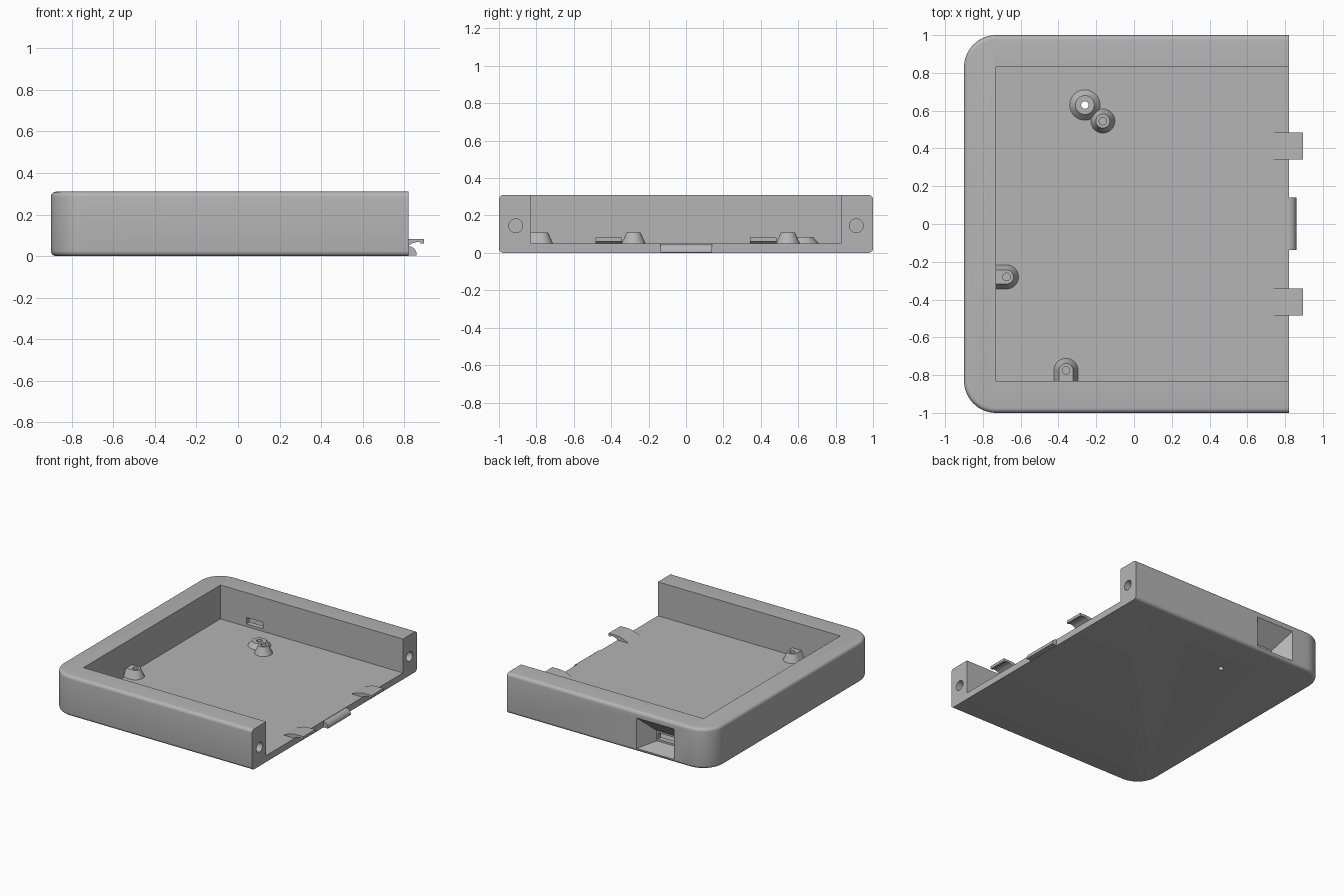
import bpy, bmesh, math
from mathutils import Matrix, Vector

if "Cube" in bpy.data.objects:
    bpy.data.objects.remove(bpy.data.objects["Cube"], do_unlink=True)

grey = bpy.data.materials.new("plain grey")
grey.use_nodes = True
COLOUR = (0.46, 0.46, 0.46, 1)
grey.diffuse_color = COLOUR
grey.node_tree.nodes["Principled BSDF"].inputs["Base Color"].default_value = COLOUR

FLOOR, TOP, OPEN_X = 0.05, 0.31, 0.82


def make(name, bm):
    bmesh.ops.recalc_face_normals(bm, faces=bm.faces)
    mesh = bpy.data.meshes.new(name)
    bm.to_mesh(mesh)
    bm.free()
    mesh.materials.append(grey)
    ob = bpy.data.objects.new(name, mesh)
    bpy.context.collection.objects.link(ob)
    return ob


def loft(name, lower, upper):
    """Solid between two matching closed loops."""
    bm = bmesh.new()
    a = [bm.verts.new(p) for p in lower]
    b = [bm.verts.new(p) for p in upper]
    bm.faces.new(a)
    bm.faces.new(b)
    n = len(a)
    for i in range(n):
        j = (i + 1) % n
        bm.faces.new((a[i], a[j], b[j], b[i]))
    return make(name, bm)


def box(name, lo, hi):
    bm = bmesh.new()
    bmesh.ops.create_cube(bm, size=1)
    lo, hi = Vector(lo), Vector(hi)
    for v in bm.verts:
        v.co = (lo + hi) / 2 + v.co * (hi - lo)
    return make(name, bm)


def cylinder(name, centre, r, depth, axis="Z"):
    bm = bmesh.new()
    m = Matrix.Translation(centre)
    if axis == "X":
        m = m @ Matrix.Rotation(math.pi / 2, 4, "Y")
    bmesh.ops.create_cone(bm, cap_ends=True, segments=32, radius1=r, radius2=r,
                          depth=depth, matrix=m)
    return make(name, bm)


def cut(ob, *cutters):
    for c in cutters:
        mod = ob.modifiers.new("cut", "BOOLEAN")
        mod.operation, mod.solver, mod.object = "DIFFERENCE", "EXACT", c
        bpy.context.view_layer.objects.active = ob
        bpy.ops.object.modifier_apply(modifier=mod.name)
        bpy.data.objects.remove(c, do_unlink=True)


def smooth(ob):
    bpy.ops.object.select_all(action="DESELECT")
    ob.select_set(True)
    bpy.context.view_layer.objects.active = ob
    bpy.ops.object.shade_smooth_by_angle(angle=math.radians(30))


def arc(cx, cy, r, start, end, steps):
    angles = [math.radians(start + (end - start) * i / steps) for i in range(steps + 1)]
    return [(cx + r * math.cos(t), cy + r * math.sin(t)) for t in angles]


# Tray body: two rounded corners, softened outer rims, square open end
outline = [(OPEN_X, -1), (OPEN_X, 1)]
outline += arc(-0.73, 0.83, 0.17, 90, 180, 14) + arc(-0.73, -0.83, 0.17, 180, 270, 14)
tray = loft("tray", [(x, y, 0) for x, y in outline], [(x, y, TOP) for x, y in outline])
bm = bmesh.new()
bm.from_mesh(tray.data)
rims = [e for e in bm.edges
        if abs(e.verts[0].co.z - e.verts[1].co.z) < 0.001
        and min(v.co.x for v in e.verts) < OPEN_X - 0.01]
bmesh.ops.bevel(bm, geom=rims, offset=0.025, segments=5, profile=0.5, affect="EDGES")
bm.to_mesh(tray.data)
bm.free()

# Cavity, screw holes in the wall ends, floor hole
cut(tray, box("cavity", (-0.73, -0.83, FLOOR), (1, 0.83, 0.5)))
for y in (-0.91, 0.91):
    cut(tray, cylinder("screw_hole", (OPEN_X, y, 0.145), 0.037, 0.5, "X"))
cut(tray, cylinder("floor_hole", (-0.26, 0.63, 0), 0.02, 0.3))


# Tapered port recess and its slot through the back wall
def port(y, dx, z0, z1):
    return [(-0.44 + s * dx, y, z) for s, z in ((-1, z0), (1, z0), (1, z1), (-1, z1))]


cut(tray, loft("recess", port(0.87, 0.08, 0.055, 0.135), port(1.001, 0.16, 0.025, 0.26)))
cut(tray, box("slot", (-0.51, 0.8, 0.07), (-0.37, 0.9, 0.12)))
smooth(tray)


# Support posts: full cones, or U-shaped ones that run into a wall
def post(name, x, y, r0, r1, top, run=0, turn=0, hole_depth=0.06):
    def ring(r, z):
        if run:
            pts = arc(0, 0, r, -90, 90, 20) + [(-run, r), (-run, -r)]
        else:
            pts = arc(0, 0, r, 0, 360, 32)[:-1]
        m = Matrix.Translation((x, y, z)) @ Matrix.Rotation(math.radians(turn), 4, "Z")
        return [m @ Vector((px, py, 0)) for px, py in pts]
    ob = loft(name, ring(r0, FLOOR - 0.005), ring(r1, top))
    cut(ob, cylinder("pilot", (x, y, top), 0.02, hole_depth))
    smooth(ob)


post("side_wall_post", -0.675, -0.28, 0.066, 0.037, 0.11, 0.06)
post("front_wall_post", -0.36, -0.775, 0.066, 0.037, 0.11, 0.06, 90)
post("round_post", -0.165, 0.545, 0.066, 0.037, 0.11)
post("hollow_post", -0.26, 0.63, 0.085, 0.05, 0.085, hole_depth=0.3)


# Parts drawn as a side profile and extruded along y
def extrude_y(name, profile, y0, y1):
    ob = loft(name, [(x, y0, z) for x, z in profile], [(x, y1, z) for x, z in profile])
    smooth(ob)


clip = [(0.72, 0.048), (0.76, 0.066), (0.80, 0.079), (0.83, 0.083), (0.895, 0.083),
        (0.895, 0.062), (0.88, 0.06), (0.872, 0.068), (0.85, 0.066), (0.83, 0.058),
        (0.815, 0.045)]
for name, y in (("front_clip", -0.413), ("back_clip", 0.413)):
    extrude_y(name, clip, y - 0.072, y + 0.072)

# Rounded catch on the open edge
catch = [(0.81, 0.002), (0.86, 0.002)] + arc(0.82, 0.007, 0.04, 0, 90, 8) + [(0.81, 0.047)]
extrude_y("edge_catch", catch, -0.137, 0.14)
